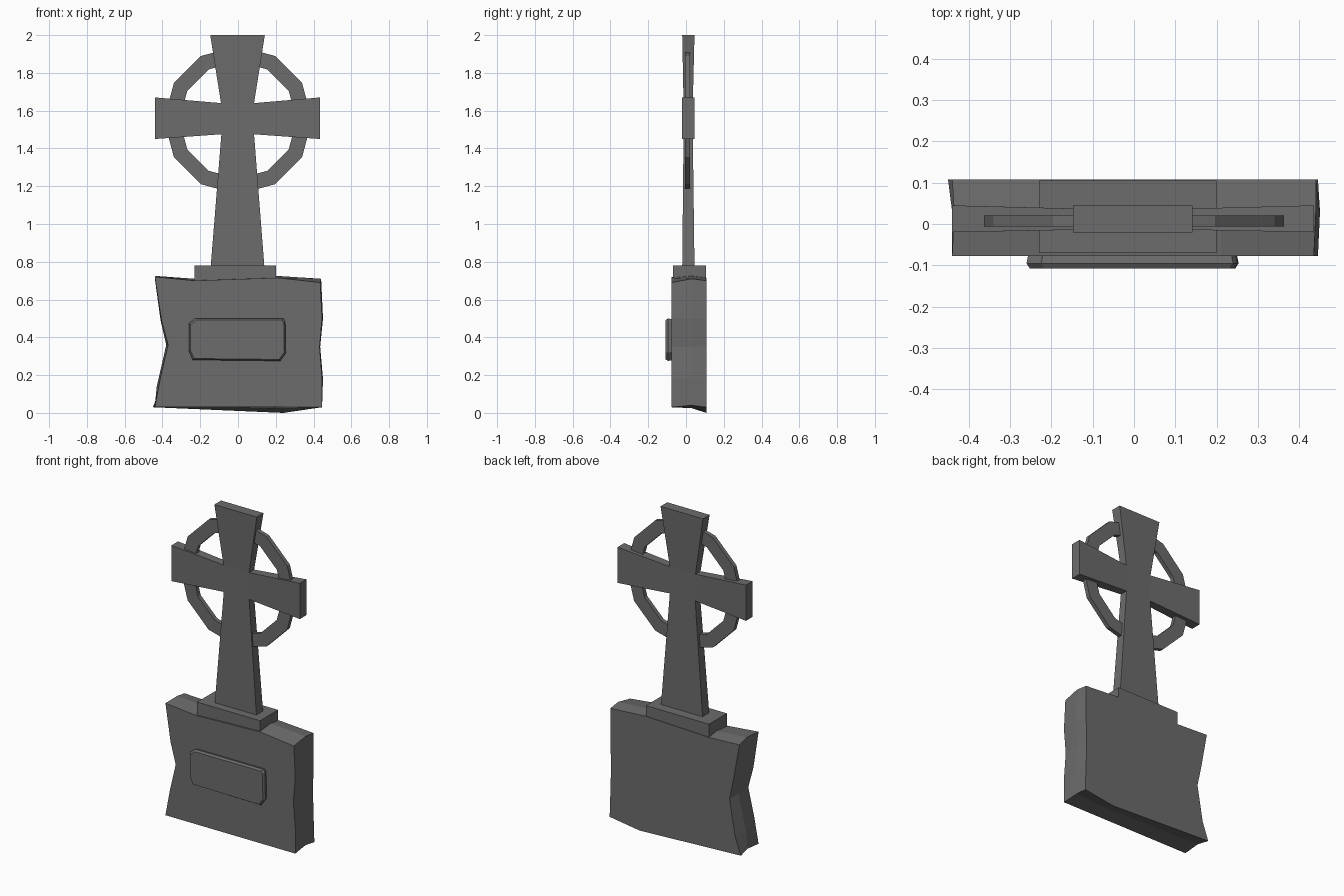
import bpy, bmesh, math

if "Cube" in bpy.data.objects:
    bpy.data.objects.remove(bpy.data.objects["Cube"])

# Dark grey stone
stone = bpy.data.materials.new("dark_stone")
stone.diffuse_color = (.15, .15, .15, 1)
stone.use_nodes = True
stone.node_tree.nodes["Principled BSDF"].inputs["Base Color"].default_value = stone.diffuse_color


def make(name, verts, faces):
    """Create a stone mesh object with outward normals."""
    mesh = bpy.data.meshes.new(name)
    mesh.from_pydata(verts, [], faces)
    bm = bmesh.new()
    bm.from_mesh(mesh)
    bmesh.ops.recalc_face_normals(bm, faces=bm.faces)
    bm.to_mesh(mesh)
    bm.free()
    mesh.materials.append(stone)
    obj = bpy.data.objects.new(name, mesh)
    bpy.context.collection.objects.link(obj)
    return obj


def loft(name, layers):
    """Join (y, [(x, z), ...]) outlines, clockwise seen from the front, from front to back."""
    n = len(layers[0][1])
    verts = [(x, y, z) for y, pts in layers for x, z in pts]
    faces = [tuple(range(n))[::-1],
             tuple(range((len(layers) - 1) * n, len(layers) * n))]
    for k in range(len(layers) - 1):
        for i in range(n):
            j = (i + 1) % n
            faces.append((k * n + i, k * n + j, (k + 1) * n + j, (k + 1) * n + i))
    return make(name, verts, faces)


# Rough-hewn stone block: front, middle and back outlines
front = [(-.44, .72), (-.23, .70), (.21, .715), (.435, .69), (.445, .50), (.432, .35), (.445, .18),
         (.445, .03), (.25, .03), (-.44, .03), (-.41, .19), (-.37, .36), (-.405, .49)]
middle = [(-.435, .725), (-.23, .71), (.21, .725), (.44, .71), (.45, .50), (.435, .35), (.45, .18),
          (.44, .04), (.25, .025), (-.44, .04), (-.43, .14), (-.38, .36), (-.41, .49)]
back = [(-.44, .71), (-.23, .70), (.21, .715), (.44, .70), (.44, .50), (.435, .35), (.44, .18),
        (.445, .03), (.24, .0), (-.45, .03), (-.41, .14), (-.372, .36), (-.40, .49)]
loft("stone_block", [(-.078, front), (.03, middle), (.108, back)])

# Plinth under the cross
plinth = [(-.23, .78), (.20, .78), (.20, .5), (-.23, .5)]
loft("plinth", [(-.07, plinth), (.105, plinth)])

# Raised plaque with worn edges
plaque = [(-.255, .47), (-.22, .495), (.235, .495), (.245, .48),
          (.248, .32), (.22, .28), (-.235, .285), (-.255, .33)]


def grown(pts, d):
    return [(x * (1 + d / .25), .388 + (z - .388) * (1 + d / .11)) for x, z in pts]


loft("plaque", [(-.108, grown(plaque, -.003)), (-.095, grown(plaque, .005)),
                (-.07, plaque)])

# Cross: central square with four arms that flare in width and depth
inner = [(-.09, 1.64), (.085, 1.64), (.085, 1.475), (-.088, 1.475)]
ends = [((-.147, 2), (.142, 2)), ((.435, 1.67), (.435, 1.45)),
        ((.14, .77), (-.145, .77)), ((-.44, 1.45), (-.44, 1.67))]
outline = inner + [p for pair in ends for p in pair]
n = len(outline)
verts = [(x, -.013 if i < 4 else -.02, z) for i, (x, z) in enumerate(outline)]
verts += [(x, .036 if i < 4 else .045, z) for i, (x, z) in enumerate(outline)]
faces = [(3, 2, 1, 0), (n, n + 1, n + 2, n + 3)]
for i in range(4):
    a, b, c, d = i, 4 + 2 * i, 5 + 2 * i, (i + 1) % 4
    faces += [(d, c, b, a), (a + n, b + n, c + n, d + n)]
    faces += [(p, q, q + n, p + n) for p, q in ((a, b), (b, c), (c, d))]
make("cross", verts, faces)

# Twelve-sided ring around the crossing
SIDES = 12
section = [(.392, -.006), (.31, -.006), (.31, .02), (.392, .02)]
verts, faces = [], []
for i in range(SIDES):
    a = 2 * math.pi * i / SIDES
    verts += [(r * math.cos(a), y, 1.55 + r * math.sin(a)) for r, y in section]
    j = (i + 1) % SIDES
    for k in range(4):
        m = (k + 1) % 4
        faces.append((i * 4 + k, i * 4 + m, j * 4 + m, j * 4 + k))
make("ring", verts, faces)
